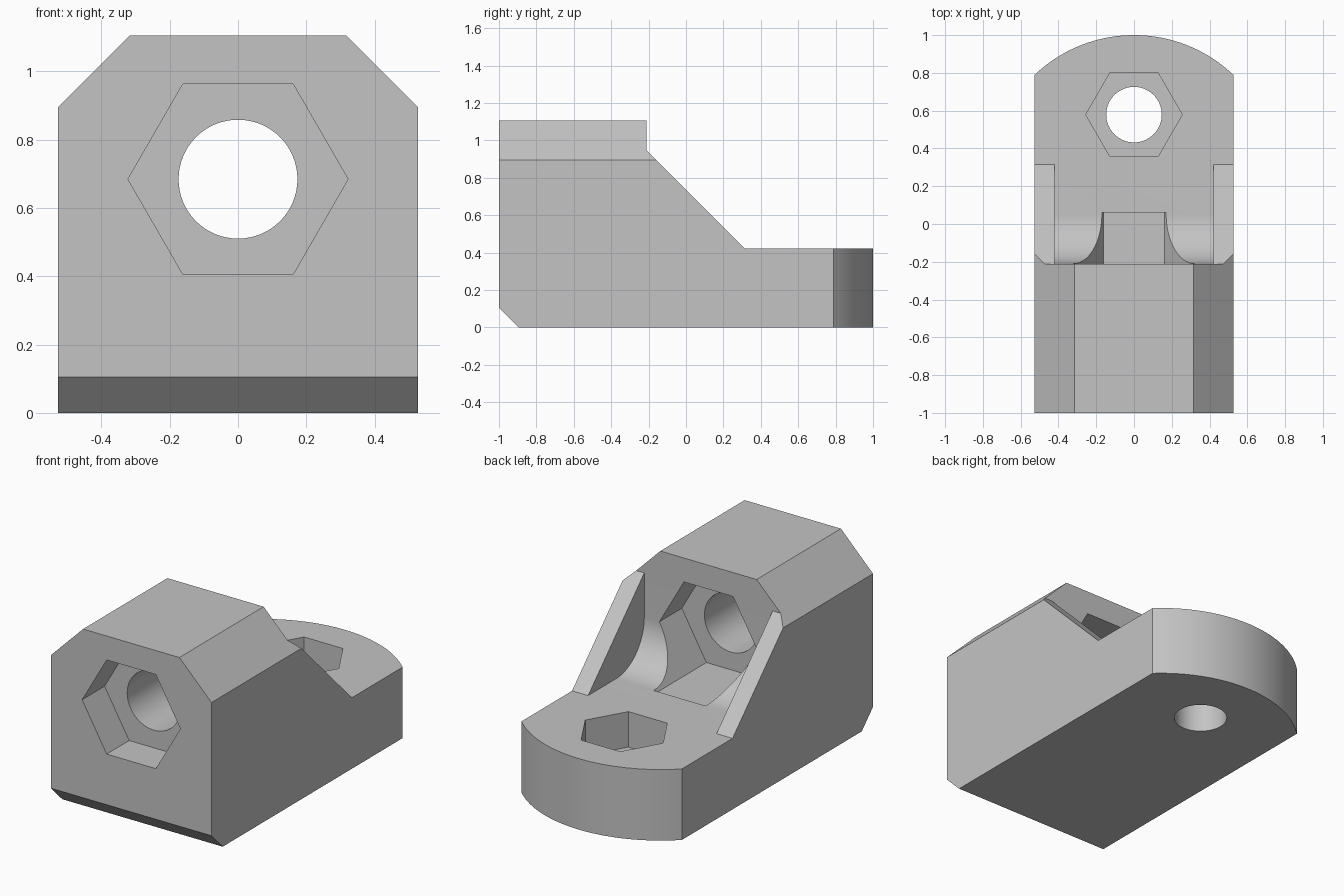
import bpy
import bmesh
from math import sin, cos, pi, asin
from mathutils import Vector

if "Cube" in bpy.data.objects:
    bpy.data.objects.remove(bpy.data.objects["Cube"], do_unlink=True)

U = 2 / 38                      # one design unit; the part is 38 long
W, H, FLOOR = 10 * U, 21 * U, 8 * U
FRONT, WALL = -1.0, -1 + 15 * U
BORE_Z, BOLT_Y = 13 * U, -1 + 30 * U
FILLET, POCKET = 5 * U, 4 * U

grey = bpy.data.materials.new("plain grey")
grey.use_nodes = True
grey.diffuse_color = (0.55, 0.55, 0.55, 1)
grey.node_tree.nodes["Principled BSDF"].inputs["Base Color"].default_value = (0.55, 0.55, 0.55, 1)


def prism(name, points, axis, lo, hi):
    """Extrude a 2D outline along an axis; the outline uses the other two axes in order."""
    def place(p, d):
        c = list(p)
        c.insert("xyz".index(axis), d)
        return Vector(c)
    bm = bmesh.new()
    face = bm.faces.new([bm.verts.new(place(p, lo)) for p in points])
    ext = bmesh.ops.extrude_face_region(bm, geom=[face])
    moved = [g for g in ext["geom"] if isinstance(g, bmesh.types.BMVert)]
    bmesh.ops.translate(bm, verts=moved, vec=place((0, 0), hi - lo))
    bmesh.ops.recalc_face_normals(bm, faces=bm.faces)
    mesh = bpy.data.meshes.new(name)
    bm.to_mesh(mesh)
    bm.free()
    mesh.materials.append(grey)
    obj = bpy.data.objects.new(name, mesh)
    bpy.context.collection.objects.link(obj)
    return obj


def arc(cx, cy, r, start, end, steps):
    angles = [start + (end - start) * i / steps for i in range(steps + 1)]
    return [(cx + r * cos(a), cy + r * sin(a)) for a in angles]


def ring(cx, cy, r, sides):
    return arc(cx, cy, r, 0, 2 * pi, sides)[:-1]


def hexagon(cx, cy, half_flat):
    return ring(cx, cy, half_flat / cos(pi / 6), 6)


# Side outline, with the sloping gussets at full width
body = prism("mounting_bracket", [
    (FRONT, 2 * U), (FRONT + 2 * U, 0), (1.1, 0), (1.1, FLOOR),
    (WALL + 10 * U, FLOOR), (WALL, FLOOR + 10 * U), (WALL, H), (FRONT, H)],
    "x", -W, W)

# Plan outline with the bowed back end
bow = 14.5 * U
half = asin(W / bow)
plan = prism("plan_outline", [(-W, -1.1), (W, -1.1)]
             + arc(0, 1 - bow, bow, pi / 2 - half, pi / 2 + half, 48), "z", -0.1, 1.3)

# Front outline with chamfered top corners
front = prism("front_outline", [
    (-W, -0.1), (W, -0.1), (W, H - 4 * U), (W - 4 * U, H),
    (4 * U - W, H), (-W, H - 4 * U)], "y", -1.2, 1.2)

# Bay between the gussets, filleted against the block
bay = prism("gusset_bay", arc(WALL + FILLET, FLOOR + FILLET, FILLET, pi, 1.5 * pi, 24)
            + [(0.45, FLOOR), (0.45, 1.3), (WALL, 1.3)], "x", 2 * U - W, W - 2 * U)

# Nut pockets and bolt holes
cuts = [
    bay,
    prism("front_nut_pocket", hexagon(0, BORE_Z, 0.279), "y", -1.1, FRONT + POCKET),
    prism("back_nut_pocket", hexagon(0, BORE_Z, 0.279), "y", WALL - POCKET, 0.06),
    prism("block_bolt_hole", ring(0, BORE_Z, 0.174, 64), "y", -1.2, 0.05),
    prism("base_nut_pocket", hexagon(0, BOLT_Y, 0.221), "z", FLOOR - POCKET, 0.7),
    prism("base_bolt_hole", ring(0, BOLT_Y, 0.147, 64), "z", -0.1, 0.6),
]

bpy.ops.object.select_all(action="DESELECT")
bpy.context.view_layer.objects.active = body
body.select_set(True)
for tool, operation in [(plan, "INTERSECT"), (front, "INTERSECT")] + [(c, "DIFFERENCE") for c in cuts]:
    mod = body.modifiers.new(tool.name, "BOOLEAN")
    mod.operation, mod.solver, mod.object = operation, "EXACT", tool
    bpy.ops.object.modifier_apply(modifier=mod.name)
    bpy.data.objects.remove(tool, do_unlink=True)

bpy.ops.object.shade_smooth_by_angle(angle=pi / 6)
